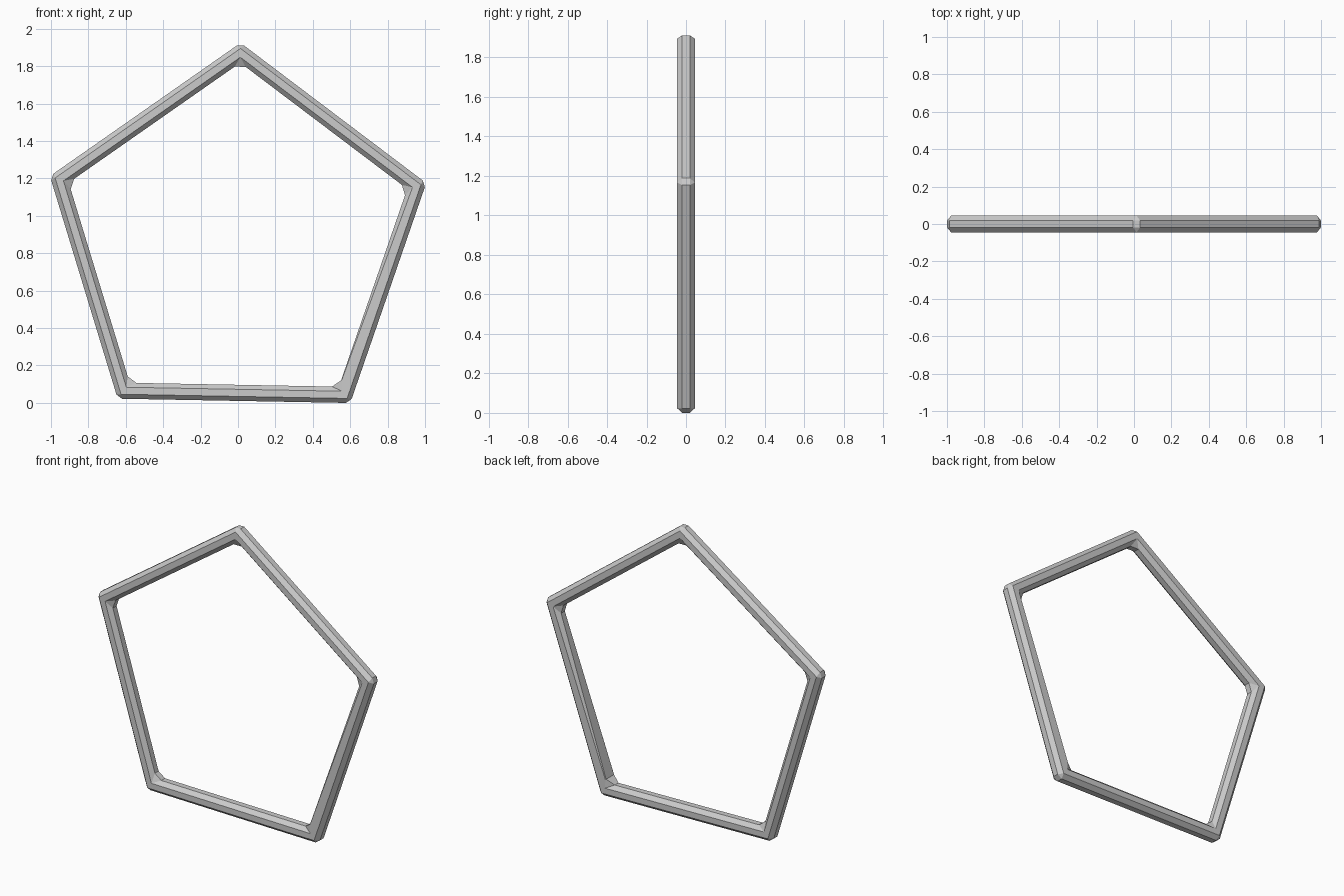
import bpy, bmesh, math
from mathutils import Vector

if "Cube" in bpy.data.objects:
    bpy.data.objects.remove(bpy.data.objects["Cube"])

R = 1.058        # outer tip radius before the corners are clipped
W, D = 0.043, 0.045   # half width in plane, half depth
C = 0.019        # half length of each flat side
TILT = math.radians(-1.06)


def polar(a, r):
    return Vector((r * math.cos(a), 0, r * math.sin(a)))


def section(a, side, tapered):
    """Octagonal section at one end of a bar; side picks the next or previous bar."""
    t_in, t_out = 0.036, 0.023
    # (in-plane offset, depth, shift along the bar)
    prof = [(W, -C, t_out), (W, C, t_out), (C, D, 0), (-C, D, 0),
            (-W, C, t_in), (-W, -C, t_in), (-C, -D, 0), (C, -D, 0)]
    if tapered:  # inner chamfers run out to a nearly sharp edge here
        prof[3], prof[6] = (-0.040, D, t_in), (-0.040, -D, t_in)
        prof[4], prof[5] = (-W, 0.041, t_in), (-W, -0.041, t_in)
    along = polar(a + side * math.radians(126), 1)
    pts = []
    for u, y, t in prof:
        p = polar(a, R - (W - u) / math.cos(math.radians(36))) + along * t
        p.y = y
        pts.append(p)
    return pts


# Pentagon frame: two sections per corner, lofted in a closed loop
bm = bmesh.new()
rings = []
for i in range(5):
    a = math.radians(90 + 72 * i) + TILT
    for side in (-1, 1):
        pts = section(a, side, i == 3 and side == 1)
        rings.append([bm.verts.new(p) for p in pts])
for k, r in enumerate(rings):
    s = rings[(k + 1) % len(rings)]
    for j in range(8):
        n = (j + 1) % 8
        bm.faces.new((r[j], r[n], s[n], s[j]))
bmesh.ops.remove_doubles(bm, verts=bm.verts, dist=0.0005)
bmesh.ops.recalc_face_normals(bm, faces=bm.faces)

# Stand it on the ground, centred
xs = [v.co.x for v in bm.verts]
zs = [v.co.z for v in bm.verts]
bmesh.ops.translate(bm, verts=bm.verts,
                    vec=(-(min(xs) + max(xs)) / 2, 0, -min(zs)))
me = bpy.data.meshes.new("pentagon_frame")
bm.to_mesh(me)
bm.free()
bpy.context.collection.objects.link(bpy.data.objects.new("pentagon_frame", me))
